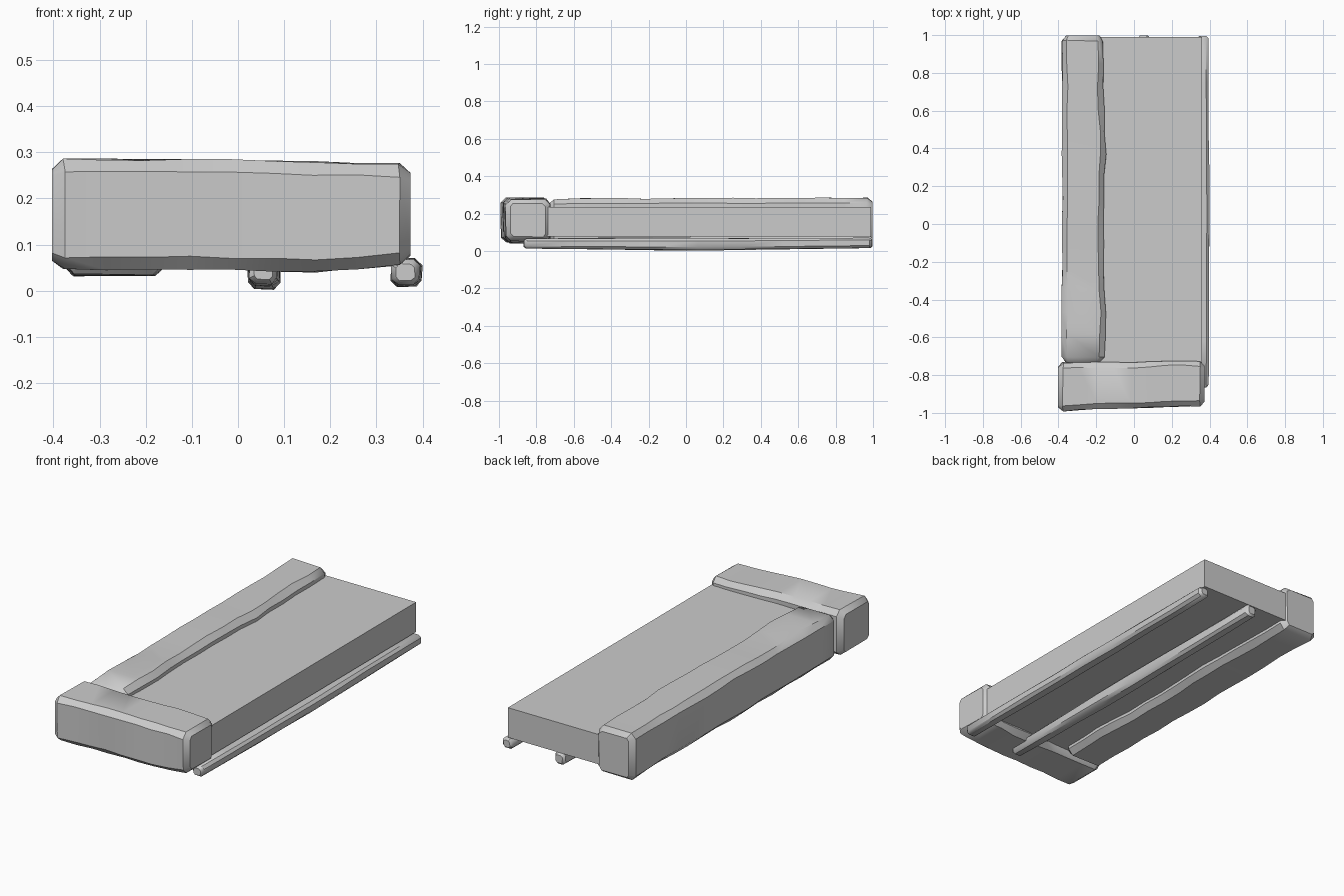
import bpy, bmesh, random
from math import radians
from mathutils import Vector

if "Cube" in bpy.data.objects:
    bpy.data.objects.remove(bpy.data.objects["Cube"])

random.seed(7)


def section(a0, a1, z0, z1, c):
    """Chamfered rectangle, eight corners, counter-clockwise."""
    return [(a0 + c, z0), (a1 - c, z0), (a1, z0 + c), (a1, z1 - c),
            (a1 - c, z1), (a0 + c, z1), (a0, z1 - c), (a0, z0 + c)]


def sample(stations, t):
    """Linear interpolation of (a0, a1, z0, z1) along the length."""
    for s, e in zip(stations, stations[1:]):
        if t <= e[0]:
            f = max(0.0, (t - s[0]) / (e[0] - s[0]))
            return [p + (q - p) * f for p, q in zip(s[1:], e[1:])]
    return list(stations[-1][1:])


def rough_block(name, axis, stations, rings, c, jitter):
    """Hewn block lofted along x or y with chamfered, slightly uneven rings."""
    t0, t1 = stations[0][0], stations[-1][0]
    inner0, inner1 = t0 + c, t1 - c
    ts = [inner0 + (inner1 - inner0) * i / (rings - 1) for i in range(rings)]
    bm = bmesh.new()
    loops = []
    for i, t in enumerate([t0] + ts + [t1]):
        end = i in (0, rings + 1)
        a0, a1, z0, z1 = sample(stations, t)
        if end:
            k = c * 0.8
            a0, a1, z0, z1 = a0 + k, a1 - k, z0 + k, z1 - k
        loop = []
        for a, z in section(a0, a1, z0, z1, c * (0.6 if end else 1)):
            a += random.uniform(-jitter, jitter)
            z += random.uniform(-jitter, jitter) * 0.6
            u = t + (0 if end else random.uniform(-jitter, jitter))
            loop.append(bm.verts.new((u, a, z) if axis == 'x' else (a, u, z)))
        loops.append(loop)
    for p, q in zip(loops, loops[1:]):
        for j in range(8):
            k = (j + 1) % 8
            bm.faces.new((p[j], p[k], q[k], q[j]))
    bm.faces.new(loops[0])
    bm.faces.new(loops[-1])
    bmesh.ops.recalc_face_normals(bm, faces=bm.faces)
    mesh = bpy.data.meshes.new(name)
    bm.to_mesh(mesh)
    bm.free()
    obj = bpy.data.objects.new(name, mesh)
    bpy.context.collection.objects.link(obj)
    bpy.ops.object.select_all(action='DESELECT')
    obj.select_set(True)
    bpy.context.view_layer.objects.active = obj
    bpy.ops.object.shade_smooth_by_angle(angle=radians(38))
    return obj


# flat slab between the stones
lo, hi = Vector((-0.30, -0.78, 0.077)), Vector((0.36, 0.99, 0.236))
bpy.ops.mesh.primitive_cube_add(size=1, location=(lo + hi) / 2)
slab = bpy.context.object
slab.name = "slab"
slab.scale = hi - lo

# stone across the front end: (x, y min, y max, z min, z max)
rough_block("front_stone", 'x', [
    (-0.403, -0.99, -0.735, 0.045, 0.286),
    (-0.34, -0.988, -0.73, 0.045, 0.286),
    (-0.20, -0.977, -0.735, 0.046, 0.284),
    (0.00, -0.972, -0.733, 0.045, 0.286),
    (0.20, -0.967, -0.722, 0.04, 0.278),
    (0.33, -0.966, -0.722, 0.055, 0.275),
    (0.374, -0.96, -0.728, 0.055, 0.275)], 9, 0.027, 0.004)

# long stone down the left side: (y, x min, x max, z min, z max)
rough_block("left_stone", 'y', [
    (-0.732, -0.383, -0.16, 0.035, 0.275),
    (-0.50, -0.381, -0.147, 0.036, 0.283),
    (-0.20, -0.379, -0.162, 0.034, 0.28),
    (0.10, -0.38, -0.163, 0.033, 0.286),
    (0.38, -0.38, -0.15, 0.034, 0.281),
    (0.70, -0.38, -0.163, 0.035, 0.284),
    (0.997, -0.384, -0.163, 0.034, 0.285)], 15, 0.027, 0.004)

# two thin support rails under the slab
rough_block("middle_rail", 'y', [
    (-0.87, 0.025, 0.085, 0.014, 0.066),
    (0.00, 0.023, 0.092, 0.002, 0.076),
    (0.998, 0.022, 0.083, 0.016, 0.078)], 9, 0.013, 0.002)
rough_block("right_rail", 'y', [
    (-0.865, 0.333, 0.394, 0.012, 0.068),
    (0.00, 0.332, 0.399, 0.008, 0.066),
    (0.995, 0.335, 0.393, 0.016, 0.072)], 9, 0.013, 0.002)
